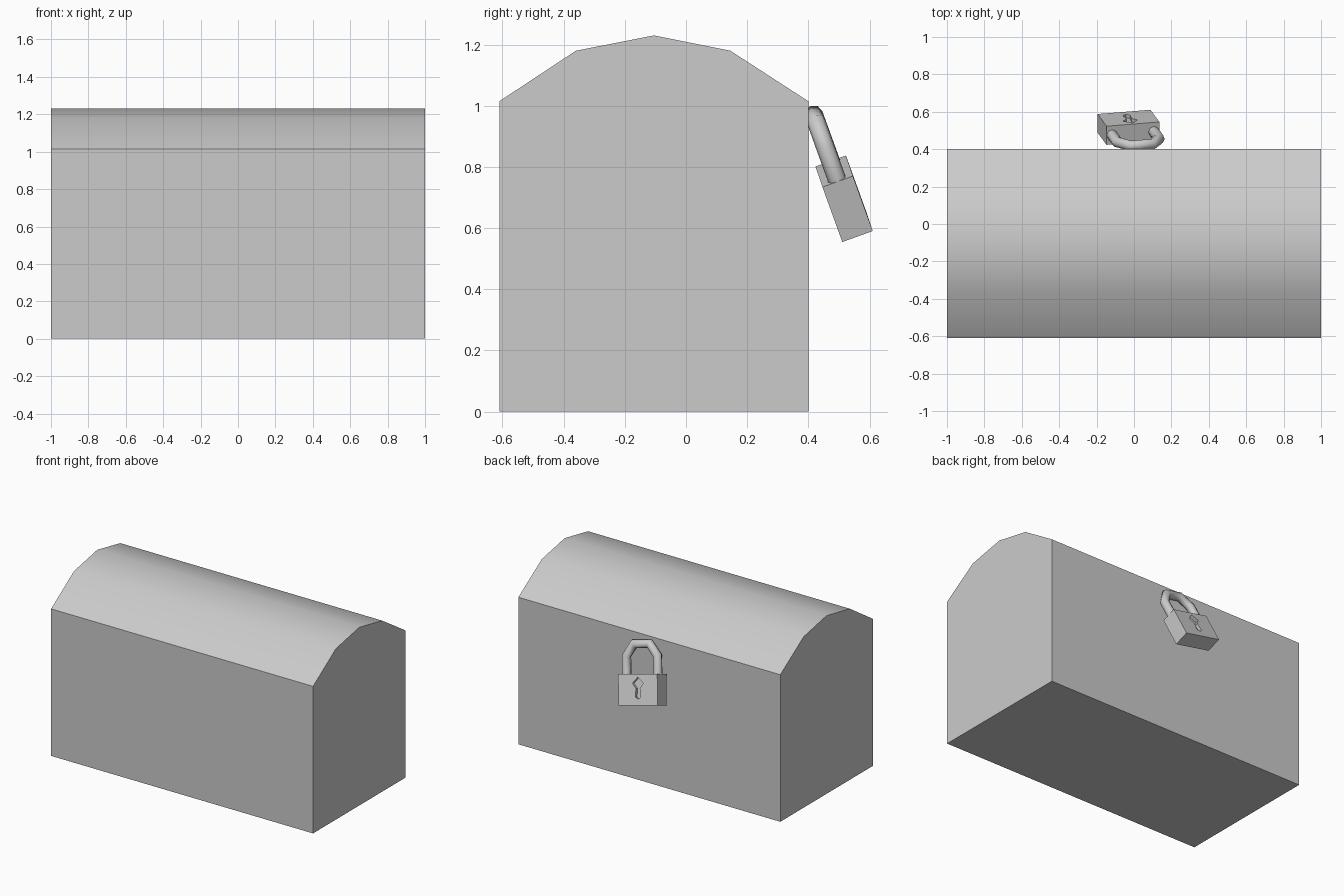
import bpy, bmesh, math
from mathutils import Matrix, Vector

if "Cube" in bpy.data.objects:
    bpy.data.objects.remove(bpy.data.objects["Cube"])


def prism(name, profile, axis_point, lo, hi):
    """Extrude a 2D profile between lo and hi; axis_point(a, b, t) gives 3D."""
    bm = bmesh.new()
    face = bm.faces.new([bm.verts.new(axis_point(a, b, lo)) for a, b in profile])
    ext = bmesh.ops.extrude_face_region(bm, geom=[face])
    moved = [g for g in ext["geom"] if isinstance(g, bmesh.types.BMVert)]
    shift = Vector(axis_point(0, 0, hi)) - Vector(axis_point(0, 0, lo))
    bmesh.ops.translate(bm, verts=moved, vec=shift)
    bmesh.ops.recalc_face_normals(bm, faces=bm.faces)
    mesh = bpy.data.meshes.new(name)
    bm.to_mesh(mesh)
    bm.free()
    obj = bpy.data.objects.new(name, mesh)
    bpy.context.collection.objects.link(obj)
    return obj


def activate(obj):
    bpy.ops.object.select_all(action='DESELECT')
    obj.select_set(True)
    bpy.context.view_layer.objects.active = obj


# Chest with domed lid, profile in y/z swept along x
chest_profile = [(-0.61, 0), (0.40, 0), (0.40, 1.015), (0.145, 1.18),
                 (-0.105, 1.23), (-0.36, 1.18), (-0.61, 1.015)]
chest = prism("chest", chest_profile, lambda a, b, t: (t, a, b), -1, 1)
activate(chest)
bpy.ops.object.shade_smooth_by_angle(angle=math.radians(30))

# Tilted frame of the padlock: x = width, y = outward, z = up along the body
n = Vector((0.005, 0.941, 0.339)).normalized()
v = Vector((0.244, -0.330, 0.911))
v = (v - n * v.dot(n)).normalized()
u = n.cross(v)
lock_frame = Matrix((u, n, v)).transposed().to_4x4()
lock_frame.translation = (-0.0295, 0.517, 0.696)

# Padlock body
W, D, H = 0.1455, 0.053, 0.0985
body = prism("padlock_body", [(-W, -H), (W, -H), (W, H), (-W, H)],
             lambda a, b, t: (a, t, b), -D, D)
body.matrix_world = lock_frame

# Keyhole recess
half = [(0, 0.08), (0.04, 0.042), (0.014, 0.008), (0.02, -0.045), (0, -0.057)]
keyhole = half + [(-a, b) for a, b in half[-2:0:-1]]
cutter = prism("keyhole_cutter", keyhole, lambda a, b, t: (a, t, b), D - 0.02, D + 0.02)
cutter.matrix_world = lock_frame
cutter.hide_render = True
cutter.hide_viewport = True
cut = body.modifiers.new("keyhole", 'BOOLEAN')
cut.operation = 'DIFFERENCE'
cut.solver = 'EXACT'
cut.object = cutter

# Shackle: eight-sided tube along a faceted arch
side = [(0.115, H - 0.02), (0.115, H + 0.115), (0.058, H + 0.19)]
path = side + [(-a, b) for a, b in reversed(side)]
curve = bpy.data.curves.new("shackle", 'CURVE')
curve.dimensions = '3D'
curve.bevel_depth = 0.03
curve.bevel_resolution = 2
curve.use_fill_caps = True
spline = curve.splines.new('POLY')
spline.points.add(len(path) - 1)
for p, (a, b) in zip(spline.points, path):
    p.co = (a, 0, b, 1)
shackle = bpy.data.objects.new("shackle", curve)
bpy.context.collection.objects.link(shackle)
shackle.matrix_world = lock_frame
activate(shackle)
bpy.ops.object.convert(target='MESH')
bpy.ops.object.shade_smooth_by_angle(angle=math.radians(60))
